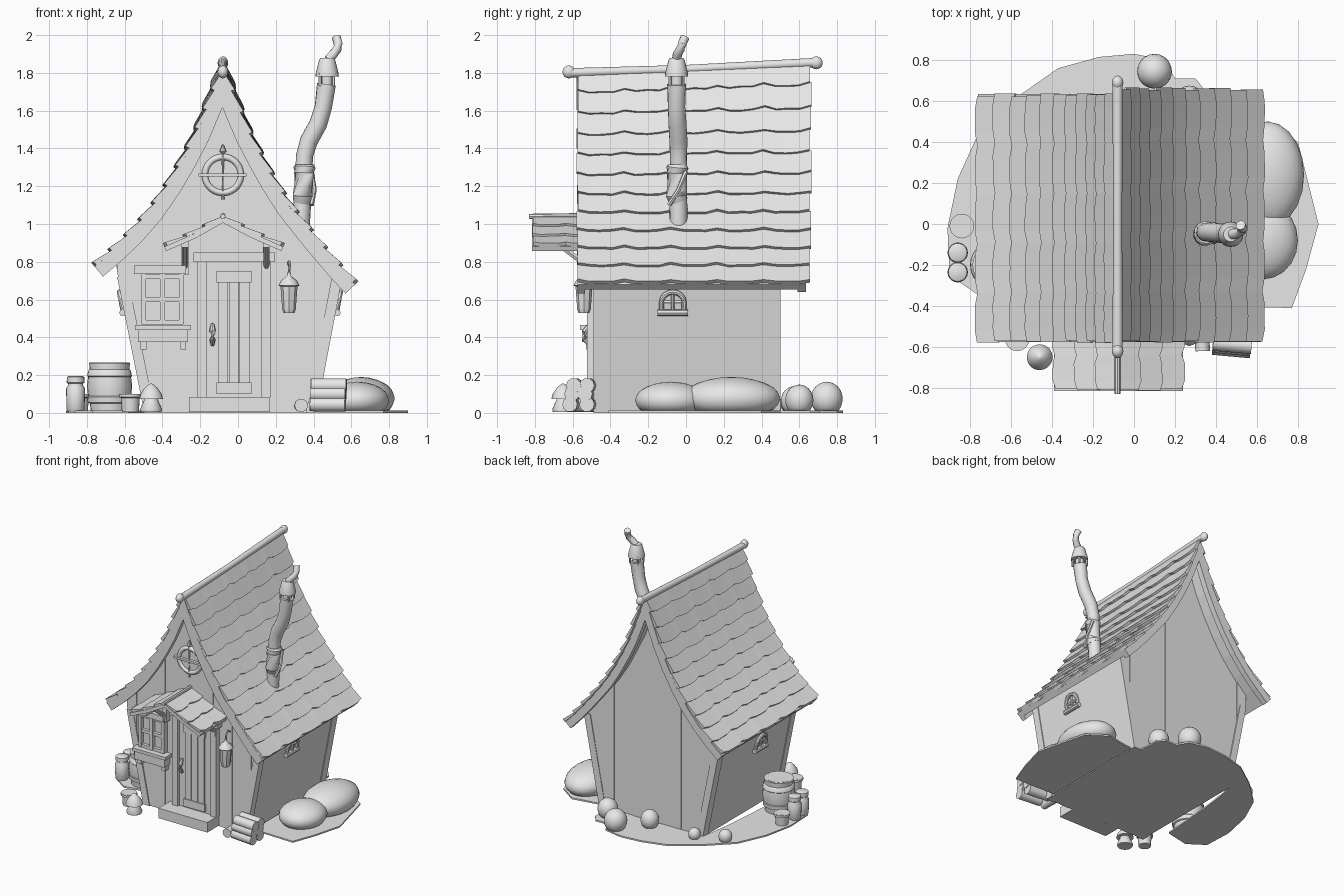
import bpy, bmesh, math, random
from mathutils import Vector

random.seed(4)
if "Cube" in bpy.data.objects:
    bpy.data.objects.remove(bpy.data.objects["Cube"])

clay = bpy.data.materials.new("plain_grey")
clay.use_nodes = True
GREY = (0.8, 0.8, 0.8, 1)
clay.diffuse_color = GREY
clay.node_tree.nodes["Principled BSDF"].inputs["Base Color"].default_value = GREY


# ---------- helpers ----------
def finish(name, bm, smooth=False):
    bmesh.ops.recalc_face_normals(bm, faces=bm.faces)
    me = bpy.data.meshes.new(name)
    bm.to_mesh(me)
    bm.free()
    me.materials.append(clay)
    if smooth:
        me.shade_smooth()
        me.set_sharp_from_angle(angle=0.7)
    ob = bpy.data.objects.new(name, me)
    bpy.context.collection.objects.link(ob)


def loft(name, rings, smooth=False):
    """Skin a list of equal closed rings and cap both ends."""
    bm = bmesh.new()
    vs = [[bm.verts.new(p) for p in r] for r in rings]
    n = len(vs[0])
    for a, b in zip(vs, vs[1:]):
        for i in range(n):
            j = (i + 1) % n
            bm.faces.new((a[i], a[j], b[j], b[i]))
    bm.faces.new(vs[0])
    bm.faces.new(vs[-1])
    finish(name, bm, smooth)


def prism(name, pts, y0, y1):
    loft(name, [[(x, y, z) for x, z in pts] for y in (y0, y1)])


def box(name, x0, x1, y0, y1, z0, z1):
    prism(name, [(x0, z0), (x1, z0), (x1, z1), (x0, z1)], y0, y1)


def tube(name, path, sides=16):
    """Round tube through (x, y, z, radius) points."""
    pts = [Vector(p[:3]) for p in path]
    rings = []
    for i, p in enumerate(pts):
        t = pts[min(i + 1, len(pts) - 1)] - pts[max(i - 1, 0)]
        q = t.to_track_quat('Z', 'Y')
        r = path[i][3]
        rings.append([p + q @ Vector((r * math.cos(a), r * math.sin(a), 0))
                      for a in (math.tau * k / sides for k in range(sides))])
    loft(name, rings, True)


def lathe(name, x, y, profile, sides=20):
    tube(name, [(x, y, z, r) for r, z in profile], sides)


def blob(name, x, y, z, rx, ry, rz):
    bm = bmesh.new()
    bmesh.ops.create_icosphere(bm, subdivisions=3, radius=1)
    for v in bm.verts:
        v.co = (x + rx * v.co.x, y + ry * v.co.y, max(0.005, z + rz * v.co.z))
    finish(name, bm, True)


def lift(x, y, z):
    """The ridge climbs towards the back, the eaves stay level."""
    return (x, y, z + 0.035 * (y + 0.6) * (z - 0.7) ** 3)


def offset(line, d):
    """Mitred offset of an xz polyline; positive d goes outward."""
    v = [Vector(p) for p in line]
    out = []
    for i, p in enumerate(v):
        a = (p - v[i - 1]) if i else v[1] - p
        b = (v[i + 1] - p) if i + 1 < len(v) else a
        na, nb = (Vector((-t.y, t.x)).normalized() for t in (a, b))
        n = (na + nb).normalized()
        out.append(p + n * d / n.dot(na))
    return out


def slab(name, line, d, y0, y1):
    ring = list(line) + [tuple(p) for p in reversed(offset(line, -d))]
    loft(name, [[lift(x, y, z) for x, z in ring] for y in (y0, y1)])


def along(line, s):
    """Point and segment direction at fraction s of the polyline length."""
    v = [Vector(p) for p in line]
    left = s * sum((b - a).length for a, b in zip(v, v[1:]))
    for a, b in zip(v, v[1:]):
        if left <= (b - a).length or b == v[-1]:
            t = (b - a).normalized()
            return a + t * min(left, (b - a).length), t
        left -= (b - a).length


def shingles(name, line, rows, y0, y1, cols, thick):
    """Overlapping strips from eave to ridge with uneven lower edges."""
    side = 1 if line[0][0] < line[-1][0] else -1
    for r in range(rows):
        rings = []
        e0, e1 = random.uniform(-0.006, 0.006), random.uniform(-0.008, 0.008)
        for c in range(cols * 4 + 1):
            y = y0 + e0 + (y1 + e1 - y0 - e0) * c / (cols * 4)
            notch = 0.12 * (c % 4 == 0) + random.uniform(-0.03, 0.03)
            ring = []
            for s, h in ((r + notch, 0), (r + notch, thick), (r + 1.15, 0.006), (r + 1.15, -0.006)):
                p, t = along(line, min(1, max(0, s / rows)))
                p = p + Vector((-t.y, t.x)) * h * side
                ring.append(lift(p.x, y, p.y))
            rings.append(ring)
        loft(f"{name}_{r + 1}", rings)


# ---------- roof ----------
roof_left = [(-.76, .775), (-.66, .86), (-.56, .955), (-.46, 1.07), (-.37, 1.2),
             (-.29, 1.335), (-.22, 1.47), (-.165, 1.6), (-.08, 1.8)]
roof_right = [(.62, .68), (.54, .765), (.45, .87), (.36, .98), (.27, 1.095),
              (.19, 1.22), (.12, 1.345), (.055, 1.47), (0, 1.6), (-.08, 1.8)]
roof = roof_left + roof_right[-2::-1]
slab("roof_deck", roof, 0.04, -0.56, 0.62)
slab("front_bargeboard", roof, 0.07, -0.575, -0.535)
slab("back_bargeboard", roof, 0.06, 0.59, 0.635)
shingles("left_shingles", roof_left, 11, -0.575, 0.63, 5, 0.025)
shingles("right_shingles", roof_right, 11, -0.575, 0.66, 5, 0.025)
tube("ridge_pole", [(-.08, -.62, 1.8, .025), (-.08, 0, 1.82, .022), (-.08, .7, 1.855, .025)])
for n, y, z in (("front", -.62, 1.805), ("back", .69, 1.853)):
    blob(n + "_ridge_knob", -.08, y, z, .028, .034, .034)


# ---------- walls ----------
def roof_z(x):
    for (ax, az), (bx, bz) in zip(roof, roof[1:]):
        if ax <= x <= bx:
            return az + (bz - az) * (x - ax) / (bx - ax) - 0.05


def wall_x(side, z):
    return -0.49 - 0.2 * z if side < 0 else 0.41 + 0.19 * z


def floor_z(x):
    return max(0, (-0.49 - x) / 0.2, (x - 0.41) / 0.19)


gable = [(-.49, 0), (-.645, .78)]
gable += [(x, z - .06) for x, z in roof if -.6 < x < .5] + [(.545, .71), (.41, 0)]
prism("house_body", gable, -0.475, 0.485)

# vertical boards on both gables
xs = sorted([-.64 + 1.18 * i / 14 for i in range(15)] + [-.08])
for n, y, d in (("front", -.475, -1), ("back", .485, 1)):
    for i, (a, b) in enumerate(zip(xs, xs[1:])):
        pts = [(a, floor_z(a)), (b, floor_z(b)), (b, roof_z(b)), (a, roof_z(a))]
        prism(f"{n}_board_{i + 1}", pts, y, y + d * random.uniform(.006, .011))

# corner posts following the flare
for s, n in ((-1, "right"), (1, "left")):
    a, b, h = wall_x(s, 0), wall_x(s, .72), .72
    post = [(a - s * .05, 0), (a + s * .006, 0), (b + s * .006, h), (b - s * .05, h)]
    prism(n + "_front_post", post, -.49, -.43)
    prism(n + "_back_post", post, .43, .5)

# ---------- porch roof ----------
porch_left = [(-.39, .88), (-.23, .95), (-.08, 1.035)]
porch_right = [(.24, .88), (.08, .95), (-.08, 1.035)]
porch = porch_left + porch_right[-2::-1]
slab("porch_deck", porch, 0.025, -0.815, -0.47)
shingles("porch_left_shingles", porch_left, 3, -.81, -.47, 2, .02)
shingles("porch_right_shingles", porch_right, 3, -.81, -.47, 2, .02)
tube("porch_ridge", [(-.08, -.83, 1.04, .014), (-.08, -.47, 1.045, .014)], 8)
for x in (-.28, .15):
    box("porch_post", x - .018, x + .018, -.53, -.48, .73, .92)
    box("porch_beam", x - .018, x + .018, -.78, -.48, .875, .91)
    tube("porch_brace", [(x, -.5, .76, .016), (x, -.67, .89, .016)], 6)

# ---------- door ----------
box("door_step", -.26, .17, -.63, -.47, .005, .085)
box("door_panel", -.17, .13, -.505, -.48, .085, .8)
for a, b in ((-.215, -.165), (.125, .175)):
    box("door_jamb", a, b, -.525, -.48, .085, .8)
box("door_lintel", -.235, .195, -.535, -.48, .8, .85)
for i in range(3):
    x = -.105 + i * .057
    box("door_plank", x, x + .053, -.517, -.5, .11, .72)
for z in (.1, .69):
    box("door_rail", -.115, .072, -.525, -.5, z, z + .06)
tube("door_handle", [(-.135, -.51, .36, .01), (-.135, -.535, .39, .016),
                     (-.135, -.535, .43, .018), (-.135, -.51, .47, .01)], 8)

# ---------- front window and flower box ----------
box("window_pane", -.5, -.29, -.495, -.48, .47, .74)
for x in (-.5, -.4, -.3):
    box("window_upright", x - .013, x + .013, -.525, -.48, .47, .74)
for z in (.48, .6, .72):
    box("window_bar", -.51, -.29, -.52, -.48, z - .012, z + .012)
box("window_hood", -.55, -.275, -.55, -.48, .735, .78)
box("flower_box", -.53, -.265, -.55, -.48, .375, .45)
box("flower_box_rim", -.545, -.25, -.56, -.48, .44, .465)
for x in (-.5, -.29):
    box("flower_box_bracket", x - .015, x + .015, -.53, -.48, .335, .39)

# ---------- round window ----------
bpy.ops.mesh.primitive_torus_add(location=(-.08, -.49, 1.26), rotation=(math.pi / 2, 0, 0),
                                 major_radius=.095, minor_radius=.017,
                                 major_segments=28, minor_segments=8)
ring = bpy.context.object
ring.name = "round_window_frame"
ring.data.materials.append(clay)
ring.data.shade_smooth()
tube("round_window_pane", [(-.08, -.48, 1.26, .09), (-.08, -.492, 1.26, .09)], 28)
box("round_window_bar", -.21, .045, -.515, -.48, 1.252, 1.268)
tube("round_window_upright", [(-.08, -.5, 1.13, .008), (-.08, -.5, 1.36, .009),
                              (-.08, -.505, 1.385, .018), (-.08, -.5, 1.42, .004)], 8)

# ---------- small arched side windows ----------
for s, n in ((-1, "right"), (1, "left")):
    arch = []
    for k in range(9):
        a = math.pi * k / 8
        z = .585 + .055 * math.sin(a)
        arch.append((wall_x(s, z) + s * .01, -.07 + .06 * math.cos(a), z, .014))
    foot = [(wall_x(s, .53) + s * .01, y, .53, .014) for y in (-.01, -.13)]
    tube(n + "_side_window_arch", foot[:1] + arch + foot[1:], 8)
    x = wall_x(s, .53) + s * .015
    tube(n + "_side_window_sill", [(x, -.15, .53, .018), (x, .01, .53, .018)], 8)
    tube(n + "_side_window_upright", [(x, -.07, .53, .009), (wall_x(s, .64), -.07, .64, .009)], 6)
    x = wall_x(s, .585)
    tube(n + "_side_window_bar", [(x, -.13, .585, .011), (x, -.01, .585, .011)], 6)

# ---------- lantern ----------
lathe("lantern", .27, -.54, [(.03, .53), (.035, .545), (.036, .55), (.045, .67), (.056, .675),
                             (.042, .7), (.012, .725), (.008, .745)], 8)
tube("lantern_hook", [(.27, -.54, .74, .007), (.275, -.54, .78, .007), (.27, -.515, .8, .007),
                      (.27, -.48, .78, .007)], 6)

# ---------- chimney ----------
tube("chimney_pipe", [(.33, -.04, .95, .048), (.345, -.04, 1.18, .046), (.352, -.04, 1.36, .045),
                      (.375, -.04, 1.44, .048), (.425, -.045, 1.53, .048), (.452, -.05, 1.62, .046),
                      (.468, -.05, 1.74, .05)])
tube("chimney_collar", [(.34, -.04, 1.12, .05), (.345, -.05, 1.15, .057), (.35, -.05, 1.27, .053),
                        (.352, -.045, 1.3, .06), (.352, -.045, 1.315, .05)], 12)
tube("chimney_strap", [(.39, -.09, 1.1, .012), (.405, -.04, 1.18, .012), (.39, 0, 1.28, .012)], 6)
lathe("chimney_neck", .47, -.05, [(.032, 1.73), (.032, 1.8)], 12)
for k in range(4):
    a = math.pi / 4 + k * math.pi / 2
    x, y = .47 + .05 * math.cos(a), -.05 + .05 * math.sin(a)
    tube("chimney_cap_leg", [(x, y, 1.73, .009), (x, y, 1.8, .009)], 6)
lathe("chimney_cap", .472, -.05, [(.062, 1.78), (.06, 1.8), (.042, 1.87), (.036, 1.88)])
tube("chimney_spout", [(.48, -.05, 1.87, .026), (.505, -.045, 1.9, .025), (.525, -.03, 1.925, .024),
                       (.53, -.02, 1.955, .024), (.52, -.005, 1.99, .024)], 12)

# ---------- barrel, jars and buckets ----------
lathe("barrel", -.68, -.2, [(.1, .01), (.104, .05), (.115, .055), (.118, .085), (.114, .09), (.12, .14),
                            (.114, .19), (.119, .195), (.112, .225), (.106, .23), (.108, .265),
                            (.095, .268), (.09, .25)], 24)
for y in (-.14, -.235):
    lathe("jar", -.86, y, [(.04, .005), (.048, .02), (.05, .13), (.04, .145), (.04, .155),
                           (.047, .16), (.046, .19), (.038, .195)])
for x, y in ((-.84, -.01), (-.57, -.56)):
    lathe("bucket", x, y, [(.045, .005), (.05, .08), (.06, .083), (.06, .1), (.05, .101), (.045, .06)])

# ---------- mushroom and firewood ----------
lathe("mushroom", -.46, -.65, [(.055, .005), (.058, .02), (.04, .06), (.035, .075), (.063, .074),
                               (.056, .1), (.036, .13), (.012, .152), (.003, .155)])
for y, z in ((-.6, .045), (-.51, .045), (-.59, .1), (-.52, .1), (-.58, .145), (-.51, .145)):
    x = random.uniform(-.01, .01)
    tube("firewood_log", [(.39 + x, y, z, .038), (.575 + x, y - .015, z, .04)], 10)
tube("loose_log", [(.335, -.62, .04, .036), (.33, -.48, .04, .034)], 10)

# ---------- ground patches, bushes and stones ----------
patches = {
    "left_ground": [(.42, -.4), (.77, -.41), (.84, -.22), (.9, 0), (.85, .2), (.8, .4), (.66, .5), (.42, .46)],
    "back_ground": [(.35, .49), (.34, .66), (.3, .71), (.2, .71), (.15, .8), (0, .83), (-.17, .815),
                    (-.37, .76), (-.57, .62), (-.76, .44), (-.86, .22), (-.91, -.02), (-.9, -.25),
                    (-.77, -.34), (-.58, -.3), (-.54, .2), (-.5, .49)]}
for n, pts in patches.items():
    loft(n, [[(x, y, z) for x, y in pts] for z in (0, .012)])
for x, y, rx, ry, h in ((.65, .24, .18, .26, .19), (.63, -.08, .17, .19, .165)):
    blob("bush", x, y, h * .4, rx, ry, h * .6)
for x, y, r, h in ((.1, .745, .085, .165), (.27, .6, .075, .15), (-.08, .57, .068, .14),
                   (-.46, .55, .045, .09), (-.67, .46, .05, .1)):
    blob("stone", x, y, h * .45, r, r, h * .55)
